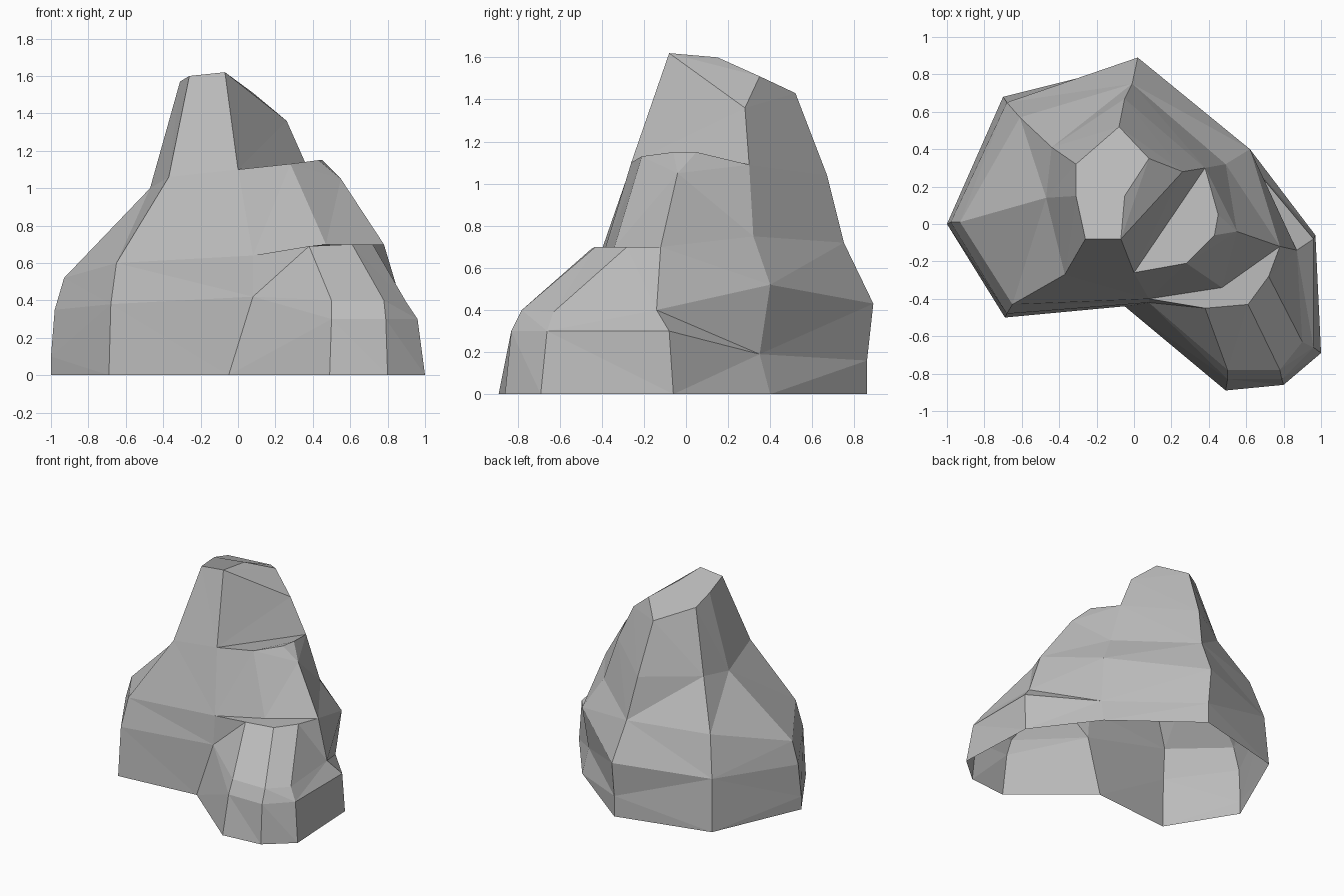
import bpy
import bmesh
from mathutils import Vector

default_cube = bpy.data.objects.get("Cube")
if default_cube:
    bpy.data.objects.remove(default_cube, do_unlink=True)

# Ridge lines of the main peak, each running from the summit to the ground
notch_ridge = [(-.07, -.08, 1.62), (0, -.26, 1.1), (.08, -.4, .64),
               (.08, -.42, .42), (-.05, -.44, 0)]
front_ridge = [(-.26, -.08, 1.6), (-.37, -.27, 1.06), (-.65, -.43, .6),
               (-.68, -.48, .38), (-.69, -.5, 0)]
side_ridge = [(-.31, .15, 1.57), (-.47, .14, 1), (-.93, .01, .52),
              (-.98, .01, .35), (-1, 0, .1), (-1, 0, 0)]
corner_ridge = [(-.31, .32, 1.52), (-.44, .41, 1.05), (-.61, .57, .7),
                (-.68, .65, .4), (-.7, .68, 0)]
back_ridge = [(-.08, .52, 1.43), (-.05, .67, 1.04), (-.01, .75, .72),
              (.02, .89, .43), (.02, .86, .16), (.02, .86, 0)]
spur_ridge = [(.08, .35, 1.51), (.26, .28, 1.36), (.38, .3, 1.09),
              (.49, .32, .75), (.62, .4, .52), (.6, .35, .19), (.62, .4, 0)]
summit_dip = (-.05, .15, 1.6)

# Ridge lines of the middle shoulder
shoulder_front = [(.28, -.21, 1.13), (.47, -.34, .7)]
shoulder_tip = (.43, -.06, 1.15)
shoulder_side = [(.45, .05, 1.15), (.55, -.04, 1.05), (.78, -.12, .7)]

# Ridge lines of the low front step
step_inner = [(.38, -.45, .69), (.5, -.78, .4), (.5, -.83, .3), (.49, -.89, 0)]
step_front = [(.61, -.43, .7), (.78, -.78, .4), (.79, -.83, .3), (.8, -.86, 0)]
step_corner = [(.72, -.28, .7), (.9, -.63, .39), (.96, -.66, .3), (1, -.69, 0)]
step_side = [shoulder_side[-1], (.87, -.14, .4), (.96, -.08, .3), (.97, -.06, 0)]

bm = bmesh.new()
corners = {}


def corner(point):
    """Return the shared vertex at a point."""
    if point not in corners:
        corners[point] = bm.verts.new(point)
    return corners[point]


def face(*points):
    unique = list(dict.fromkeys(points))
    if len(unique) > 2:
        bm.faces.new([corner(p) for p in unique])


def strip(left, right):
    """Skin the gap between two ridges, always taking the shorter diagonal."""
    i = j = 0
    while i < len(left) - 1 or j < len(right) - 1:
        more_left = i < len(left) - 1
        more_right = j < len(right) - 1
        step_left = more_left
        if more_left and more_right:
            down_left = (Vector(left[i + 1]) - Vector(right[j])).length
            down_right = (Vector(left[i]) - Vector(right[j + 1])).length
            step_left = down_left < down_right
        if step_left:
            face(left[i], left[i + 1], right[j])
            i += 1
        else:
            face(left[i], right[j + 1], right[j])
            j += 1


# Main peak walls, from the notch around the back to the spur
peak = [notch_ridge, front_ridge, side_ridge, corner_ridge, back_ridge, spur_ridge]
for left, right in zip(peak, peak[1:]):
    strip(left, right)

# Summit cap and the steep wall above the shoulder
face(*[ridge[0] for ridge in peak], summit_dip)
strip([notch_ridge[0], notch_ridge[1]], [summit_dip, *spur_ridge[:3]])

# Shoulder: ledge on top, then its walls
face(notch_ridge[1], shoulder_front[0], shoulder_tip, shoulder_side[0], spur_ridge[2])
strip(notch_ridge[1:3], shoulder_front)
strip(shoulder_front, [shoulder_tip, *shoulder_side[1:]])
face(shoulder_tip, *shoulder_side[:2])
strip(shoulder_side + step_side[1:], spur_ridge[2:])

# Front step: ledge on top, then its walls
step = [notch_ridge[2:], step_inner, step_front, step_corner, step_side]
face(*[ridge[0] for ridge in step], shoulder_front[1])
for left, right in zip(step, step[1:]):
    strip(left, right)

# Finish the open-bottomed shell with flat faces
bmesh.ops.recalc_face_normals(bm, faces=bm.faces)
mesh = bpy.data.meshes.new("rock")
bm.to_mesh(mesh)
bm.free()
rock = bpy.data.objects.new("rock", mesh)
bpy.context.collection.objects.link(rock)

# Plain grey stone
stone = bpy.data.materials.new("grey_stone")
stone.use_nodes = True
grey = (.5, .5, .5, 1)
stone.diffuse_color = grey
stone.node_tree.nodes["Principled BSDF"].inputs["Base Color"].default_value = grey
mesh.materials.append(stone)
